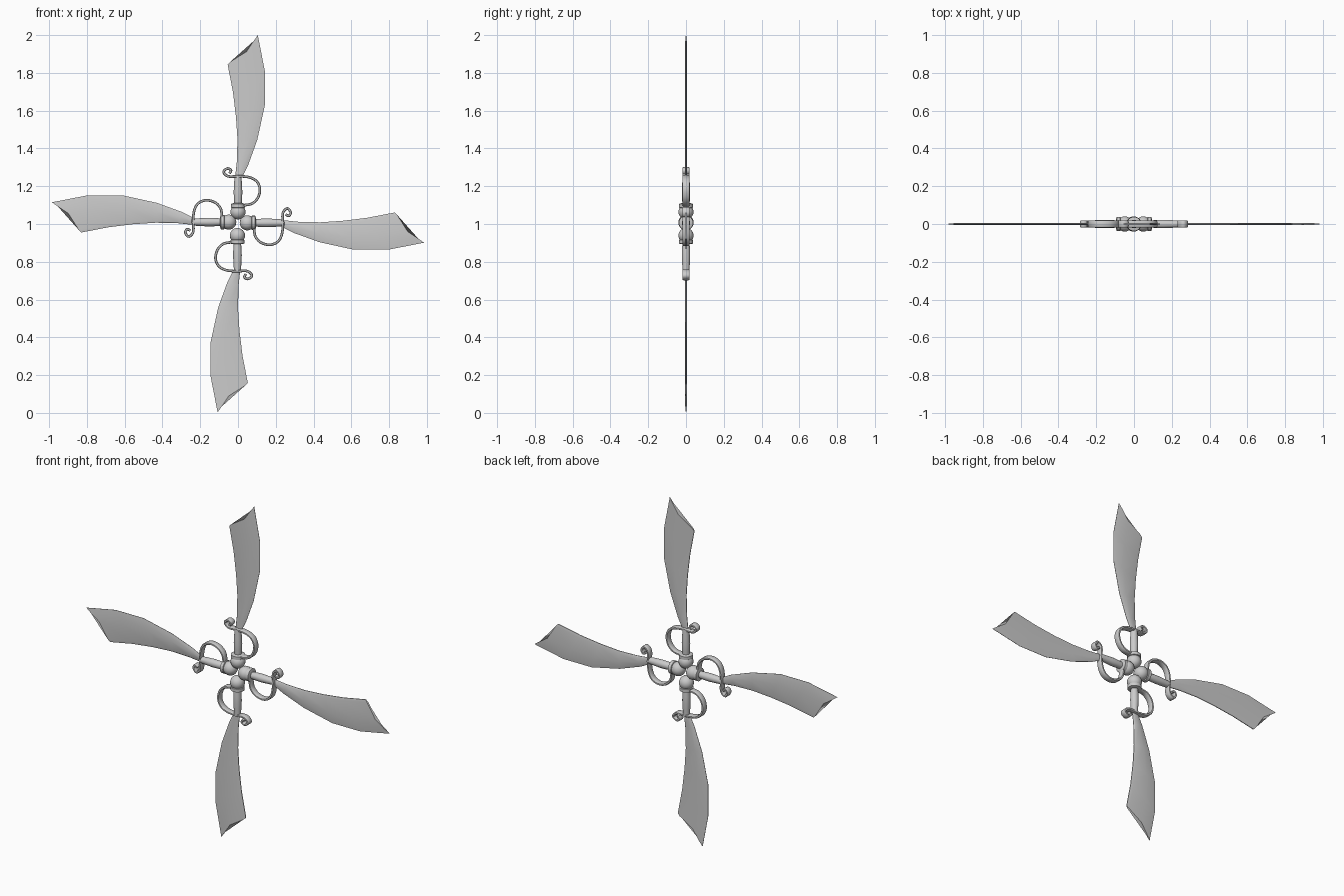
import bpy, bmesh
from math import pi, sin, cos
from mathutils import Vector, Matrix

if "Cube" in bpy.data.objects:
    bpy.data.objects.remove(bpy.data.objects["Cube"])

# Each sword is modelled pointing up (+z) from the hub, then copied four times.
# (name, turn about y, x offset, z offset)
PLACES = [("top", 0, 0, 1.0), ("right", pi / 2, -0.015, 1.006),
          ("bottom", pi, -0.003, 1.003), ("left", -pi / 2, 0.015, 1.01)]


def place(name, bm, angle=35):
    bmesh.ops.recalc_face_normals(bm, faces=bm.faces)
    mesh = bpy.data.meshes.new(name)
    bm.to_mesh(mesh)
    bm.free()
    for i, (side, turn, x, z) in enumerate(PLACES):
        ob = bpy.data.objects.new(f"{side}_{name}", mesh)
        bpy.context.collection.objects.link(ob)
        ob.location = (x, 0, z)
        ob.rotation_euler = (0, turn, 0)
        if i == 0:
            bpy.context.view_layer.objects.active = ob
            ob.select_set(True)
            bpy.ops.object.shade_smooth_by_angle(angle=angle * pi / 180)
            ob.select_set(False)


def loft(bm, rings):
    """Skin closed rings of points and cap both ends."""
    vs = [[bm.verts.new(p) for p in r] for r in rings]
    n = len(vs[0])
    for a, b in zip(vs, vs[1:]):
        for i in range(n):
            j = (i + 1) % n
            bm.faces.new((a[i], a[j], b[j], b[i]))
    bm.faces.new(vs[0])
    bm.faces.new(vs[-1])


def lathe(name, profile, sides):
    bm = bmesh.new()
    loft(bm, [[(r * cos(2 * pi * k / sides), r * sin(2 * pi * k / sides), z)
               for k in range(sides)] for r, z in profile])
    place(name, bm)


# Pommel ball
bm = bmesh.new()
bmesh.ops.create_uvsphere(bm, u_segments=20, v_segments=12, radius=0.04,
                          matrix=Matrix.Translation((0, 0, 0.064)))
place("pommel", bm)

# Collar and swelling grip
lathe("collar", [(0.028, 0.083), (0.038, 0.088), (0.038, 0.106), (0.026, 0.11)], 16)
lathe("grip", [(0.019, 0.10), (0.022, 0.14), (0.023, 0.17), (0.021, 0.21),
               (0.018, 0.258)], 14)

# Curved guard: flat strap running from collar, round the bow, to a curl
path = [(0.015, 0.1), (0.045, 0.101), (0.078, 0.11), (0.106, 0.14), (0.116, 0.185),
        (0.1, 0.225), (0.064, 0.246), (0.01, 0.253), (-0.042, 0.251), (-0.066, 0.26),
        (-0.076, 0.279), (-0.055, 0.294), (-0.037, 0.284), (-0.045, 0.267)]
P = [Vector((x, 0, z)) for x, z in path]
P = [2 * P[0] - P[1]] + P + [2 * P[-1] - P[-2]]
pts = []
for i in range(1, len(P) - 2):
    a, b, c, d = P[i - 1:i + 3]
    for s in range(4):
        t = s / 4
        pts.append(0.5 * (2 * b + (c - a) * t + (2 * a - 5 * b + 4 * c - d) * t * t
                          + (3 * b - a - 3 * c + d) * t ** 3))
pts.append(P[-2])
section = [(-0.007, -0.014), (-0.004, -0.018), (0.004, -0.018), (0.007, -0.014),
           (0.007, 0.014), (0.004, 0.018), (-0.004, 0.018), (-0.007, 0.014)]
rings = []
for i, p in enumerate(pts):
    tan = (pts[min(i + 1, len(pts) - 1)] - pts[max(i - 1, 0)]).normalized()
    side = Vector((tan.z, 0, -tan.x))
    rings.append([p + side * s + Vector((0, y, 0)) for s, y in section])
bm = bmesh.new()
loft(bm, rings)
place("guard", bm, 50)

# Blade: spine point and cutting-edge point at each station, bevelled to the edge
stations = [((-0.016, 0.24), (0.02, 0.245)), ((-0.006, 0.33), (0.053, 0.31)),
            ((-0.003, 0.45), (0.102, 0.445)), ((-0.011, 0.57), (0.142, 0.628)),
            ((-0.027, 0.70), (0.142, 0.81)), ((-0.055, 0.845), (0.105, 1.0))]
rings = []
for k, (l, r) in enumerate(stations):
    l, r = Vector((l[0], 0, l[1])), Vector((r[0], 0, r[1]))
    row = [l, l.lerp(r, 0.08), l.lerp(r, 0.58), l.lerp(r, 0.85), r]
    if k == len(stations) - 1:                      # hollow clipped point
        row[2] += Vector((0.008, 0, -0.022))
        row[3] += Vector((0.002, 0, -0.008))
    thick = [0.002, 0.005, 0.005, 0.004, 0.0008]
    front = [p + Vector((0, -t, 0)) for p, t in zip(row, thick)]
    back = [p + Vector((0, t, 0)) for p, t in zip(row, thick)]
    rings.append(front + back[::-1])
bm = bmesh.new()
loft(bm, rings)
place("blade", bm, 60)
